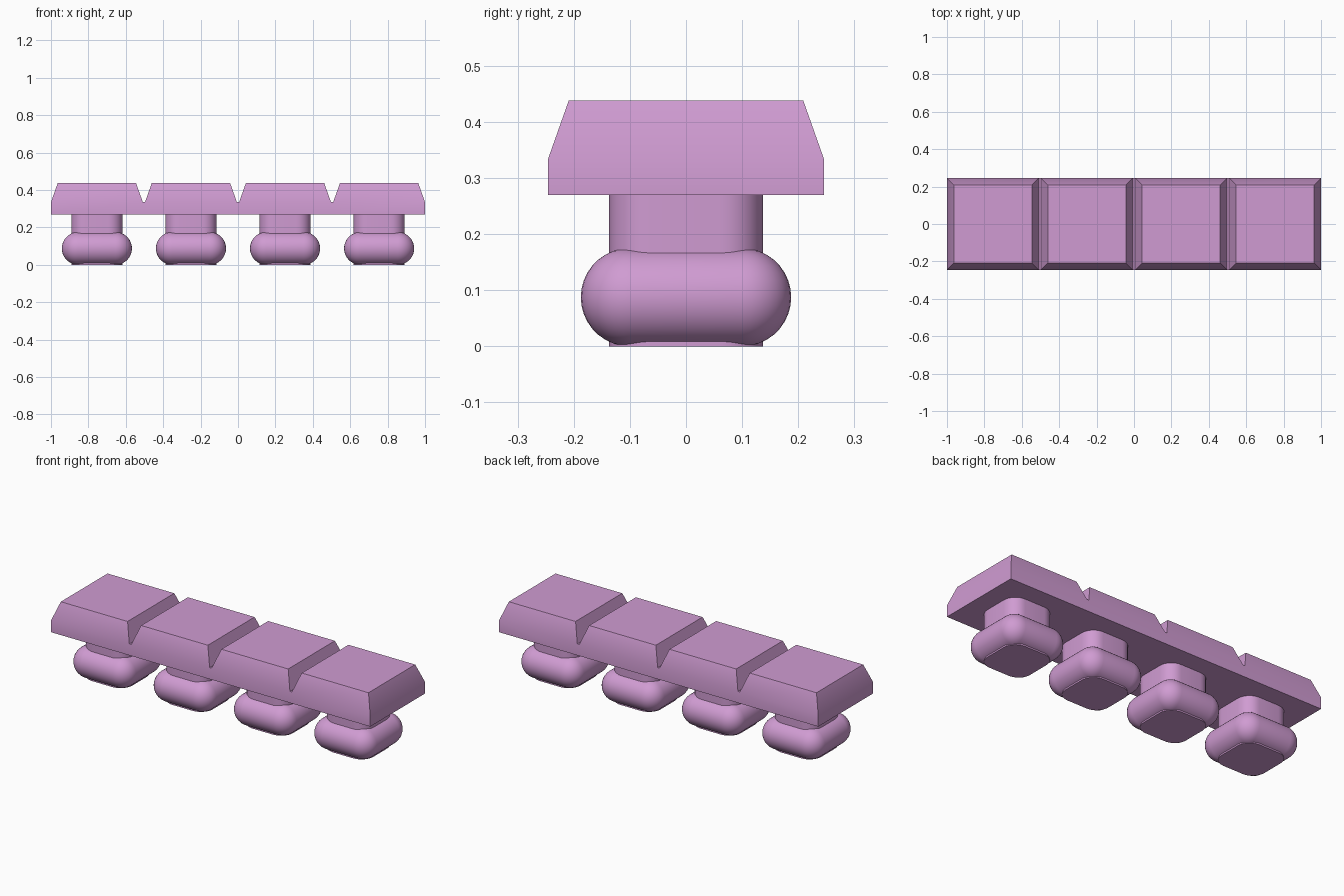
import bpy, bmesh, math

if "Cube" in bpy.data.objects:
    bpy.data.objects.remove(bpy.data.objects["Cube"])

PITCH = 0.503          # spacing of the four segments
HALF = 0.2455          # half width of a segment
TOP_HALF = 0.209       # half width of its raised flat top
CENTRES = [(i - 1.5) * PITCH for i in range(4)]

mat = bpy.data.materials.new("orchid_pink")
mat.diffuse_color = (0.63, 0.33, 0.645, 1)
mat.use_nodes = True
mat.node_tree.nodes["Principled BSDF"].inputs["Base Color"].default_value = mat.diffuse_color


def finish(name, bm):
    bmesh.ops.remove_doubles(bm, verts=bm.verts, dist=1e-5)
    bmesh.ops.recalc_face_normals(bm, faces=bm.faces)
    mesh = bpy.data.meshes.new(name)
    bm.to_mesh(mesh)
    bm.free()
    mesh.materials.append(mat)
    ob = bpy.data.objects.new(name, mesh)
    bpy.context.collection.objects.link(ob)
    bpy.ops.object.select_all(action='DESELECT')
    ob.select_set(True)
    bpy.context.view_layer.objects.active = ob
    bpy.ops.object.shade_smooth_by_angle(angle=math.radians(35))
    return ob


def rounded_square(cx, core, r, z, steps=8):
    """Square of half size core, grown outwards by radius r."""
    pts = []
    for q, (sx, sy) in enumerate([(1, 1), (-1, 1), (-1, -1), (1, -1)]):
        for k in range(steps + 1):
            a = math.pi / 2 * (q + k / steps)
            pts.append((cx + sx * core + r * math.cos(a),
                        sy * core + r * math.sin(a), z))
    return pts


def loft(bm, rings, caps):
    rows = [[bm.verts.new(p) for p in ring] for ring in rings]
    n = len(rows[0])
    for a, b in zip(rows, rows[1:]):
        for i in range(n):
            j = (i + 1) % n
            bm.faces.new((a[i], a[j], b[j], b[i]))
    if caps:
        bm.faces.new(rows[0])
        bm.faces.new(rows[-1])


# Plate: continuous slab with four bevelled tops and narrow grooves
Z0, Z1, Z2 = 0.27, 0.335, 0.438
bm = bmesh.new()


def quad(*pts):
    bm.faces.new([bm.verts.new(p) for p in pts])


xs = sorted([c + s * HALF for c in CENTRES for s in (-1, 1)])
for i, (a, b) in enumerate(zip(xs, xs[1:])):
    quad((a, -HALF, Z0), (b, -HALF, Z0), (b, HALF, Z0), (a, HALF, Z0))
    for y in (-HALF, HALF):
        quad((a, y, Z0), (b, y, Z0), (b, y, Z1), (a, y, Z1))
    if i % 2:      # groove floor
        quad((a, -HALF, Z1), (b, -HALF, Z1), (b, HALF, Z1), (a, HALF, Z1))
    else:          # raised segment
        c = (a + b) / 2
        low = [(c + sx * HALF, sy * HALF, Z1) for sx, sy in ((-1, -1), (1, -1), (1, 1), (-1, 1))]
        top = [(c + sx * TOP_HALF, sy * TOP_HALF, Z2) for sx, sy in ((-1, -1), (1, -1), (1, 1), (-1, 1))]
        quad(*top)
        for k in range(4):
            m = (k + 1) % 4
            quad(low[k], low[m], top[m], top[k])
for x in (xs[0], xs[-1]):
    quad((x, -HALF, Z0), (x, HALF, Z0), (x, HALF, Z1), (x, -HALF, Z1))
finish("segmented_plate", bm)

# Pegs: rounded square post with a bulging collar at the foot
R = 0.0875
for i, cx in enumerate(CENTRES):
    bm = bmesh.new()
    loft(bm, [rounded_square(cx, 0.062, 0.075, z) for z in (0.0, Z0)], True)
    finish(f"post_{i + 1}", bm)

    bm = bmesh.new()
    angles = [math.radians(-80 + 10 * k) for k in range(17)]
    loft(bm, [rounded_square(cx, 0.1, R * math.cos(t), R + R * math.sin(t))
              for t in angles], False)
    finish(f"collar_{i + 1}", bm)
